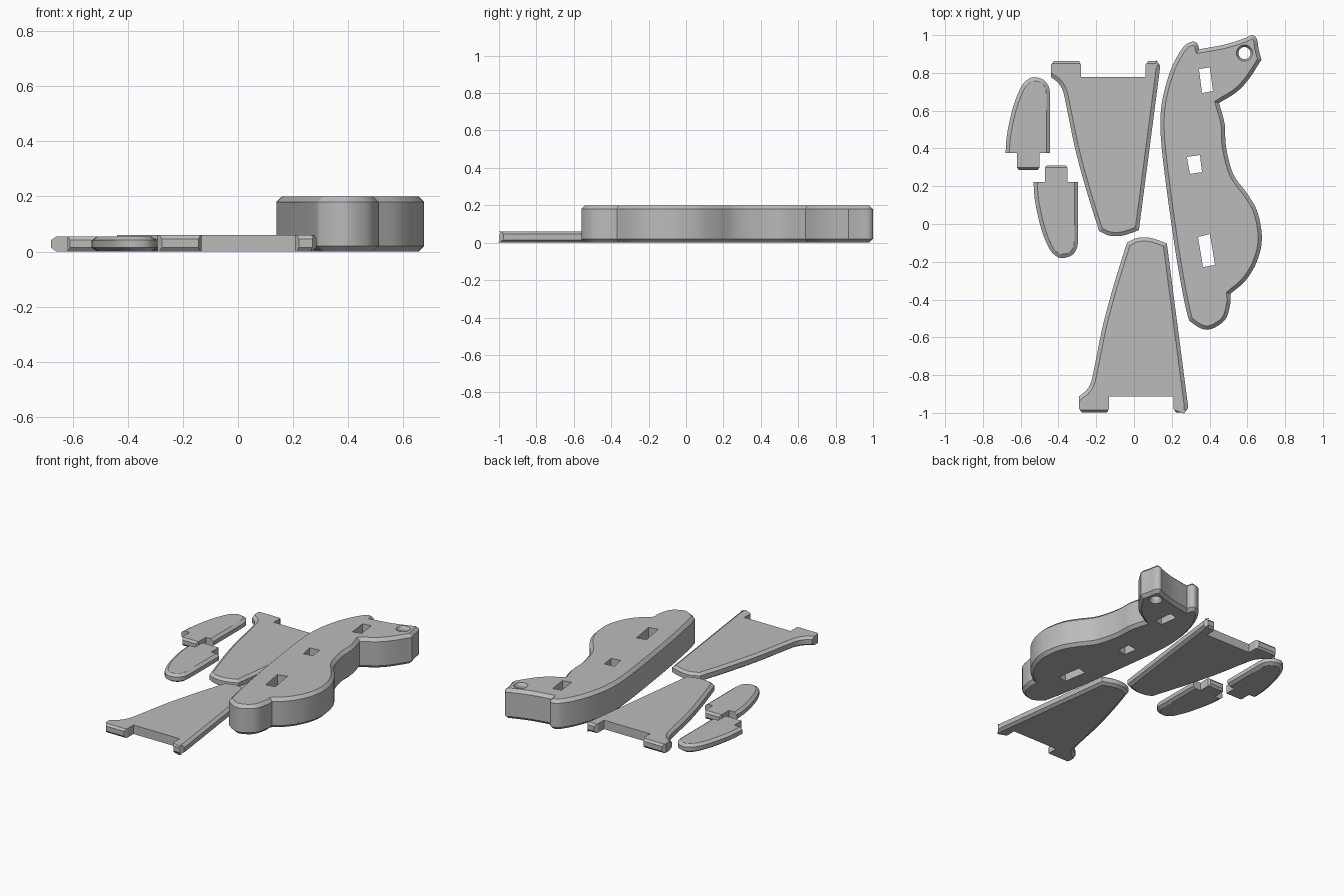
import bpy, bmesh, math
from mathutils import Vector
from mathutils.geometry import tessellate_polygon

if "Cube" in bpy.data.objects:
    bpy.data.objects.remove(bpy.data.objects["Cube"])

grey = bpy.data.materials.new("plain_grey")
grey.diffuse_color = (0.5, 0.5, 0.5, 1)
grey.use_nodes = True
grey.node_tree.nodes["Principled BSDF"].inputs["Base Color"].default_value = grey.diffuse_color


def smooth_run(points, steps=5):
    """Smooth curve through the points, ending before the last one."""
    p = [Vector(q) for q in points]
    if len(p) == 2:
        return p[:1]
    p = [2 * p[0] - p[1]] + p + [2 * p[-1] - p[-2]]
    out = []
    for a, b, c, d in zip(p, p[1:], p[2:], p[3:]):
        for i in range(steps):
            t = i / steps
            out.append(0.5 * (2 * b + (c - a) * t + (2 * a - 5 * b + 4 * c - d) * t * t
                              + (3 * b - a - 3 * c + d) * t ** 3))
    return out


def outline(runs):
    """Join (points, chamfer) runs into loop points and one chamfer width per edge."""
    pts, widths = [], []
    for points, width in runs:
        s = smooth_run(points)
        pts += s
        widths += [width] * len(s)
    area = sum(a.cross(b) for a, b in zip(pts, pts[1:] + pts[:1]))
    if area < 0:
        pts.reverse()
        widths.reverse()
        widths = widths[1:] + widths[:1]
    return pts, widths


def inset(pts, widths):
    """Move every edge inwards by its own width."""
    out = []
    for i, p in enumerate(pts):
        e1 = (p - pts[i - 1]).normalized()
        e2 = (pts[(i + 1) % len(pts)] - p).normalized()
        n1, n2 = Vector((-e1.y, e1.x)), Vector((-e2.y, e2.x))
        d1, d2 = widths[i - 1], widths[i]
        det = n1.cross(n2)
        if abs(det) < 0.02:
            out.append(p + (n1 + n2).normalized() * (d1 + d2) / 2)
        else:
            out.append(p + Vector((d1 * n2.y - d2 * n1.y, d2 * n1.x - d1 * n2.x)) / det)
    return out


def make_plate(name, loops, height, rise):
    """Flat plate with chamfered rims; the first loop is outside, the rest are holes."""
    bm = bmesh.new()
    caps = {0: [], 3: []}
    for pts, widths in loops:
        rim = inset(pts, widths)
        rings = [[bm.verts.new((q.x, q.y, z)) for q in ring] for ring, z in
                 ((rim, 0), (pts, rise), (pts, height - rise), (rim, height))]
        for lo, hi in zip(rings, rings[1:]):
            for i in range(len(lo)):
                j = (i + 1) % len(lo)
                bm.faces.new((lo[i], lo[j], hi[j], hi[i]))
        for k in caps:
            caps[k].append(rings[k])
    for rings in caps.values():
        flat = [v for r in rings for v in r]
        for tri in tessellate_polygon([[v.co for v in r] for r in rings]):
            if len(set(tri)) == 3:
                bm.faces.new([flat[i] for i in tri])
    bmesh.ops.remove_doubles(bm, verts=bm.verts, dist=1e-5)
    bmesh.ops.recalc_face_normals(bm, faces=bm.faces)
    mesh = bpy.data.meshes.new(name)
    bm.to_mesh(mesh)
    bm.free()
    mesh.materials.append(grey)
    ob = bpy.data.objects.new(name, mesh)
    bpy.context.collection.objects.link(ob)
    bpy.ops.object.select_all(action='DESELECT')
    ob.select_set(True)
    bpy.context.view_layer.objects.active = ob
    bpy.ops.object.shade_smooth_by_angle(angle=math.radians(25))
    return ob


def mirrored(runs, dx, ysum):
    return [([(x + dx, ysum - y) for x, y in pts], w) for pts, w in runs]


def polyline(points, width):
    return [([a, b], width) for a, b in zip(points, points[1:])]


# Thick body: back and tail, head, throat, belly
C = 0.02
body = outline([
    ([(.51, -.37), (.51, -.42), (.48, -.51), (.39, -.56), (.31, -.525), (.28, -.47),
      (.23, -.21), (.18, .13), (.147, .40), (.14, .56), (.157, .69), (.20, .83),
      (.26, .935), (.307, .965), (.335, .955), (.345, .925)], C),
    ([(.345, .925), (.48, .95), (.59, .985), (.625, 1.0), (.65, .98), (.66, .925), (.675, .87)], C),
    ([(.675, .87), (.61, .77), (.545, .70), (.45, .64)], C),
    ([(.45, .64), (.48, .53), (.487, .41), (.525, .265), (.60, .16), (.655, .06),
      (.677, -.08), (.65, -.20), (.59, -.30), (.51, -.37)], C)])

# Slots for the wings and the round eye hole with a countersunk rim
slots = [[(.344, .82), (.402, .83), (.418, .704), (.36, .693)],
         [(.28, .355), (.349, .365), (.36, .275), (.296, .265)],
         [(.339, -.069), (.402, -.053), (.429, -.217), (.365, -.228)]]
holes = [([Vector(q) for q in s], [0] * 4) for s in slots]
eye = [Vector((.585 + .032 * math.cos(a), .905 + .032 * math.sin(a)))
       for a in (math.tau * i / 32 for i in range(32))]
holes.append((eye, [-0.011] * 32))
make_plate("body", [body] + holes, 0.2, 0.02)

# Large wing with two tabs, and its mirrored partner
large = (
    [([(-.44, .778), (-.40, .745), (-.375, .70), (-.355, .61), (-.312, .40),
       (-.254, .185), (-.185, -.037)], C),
     ([(-.185, -.037), (-.135, -.06), (-.08, -.064), (-.03, -.053), (.026, -.032)], C),
     ([(.026, -.032), (.137, .82)], C),
     ([(.137, .82), (.137, .841)], C)]
    + polyline([(.137, .841), (.122, .862)], 0)
    + polyline([(.122, .862), (.074, .862)], 0.012)
    + polyline([(.074, .862), (.06, .841), (.06, .778), (-.28, .778), (-.28, .841), (-.291, .862)], 0)
    + polyline([(-.291, .862), (-.425, .862)], 0.012)
    + polyline([(-.425, .862), (-.44, .841), (-.44, .778)], 0))
make_plate("upper_large_wing", [outline(large)], 0.06, 0.014)
make_plate("lower_large_wing", [outline(mirrored(large, .148, -.135))], 0.06, 0.014)

# Small wing with one tab, and its mirrored partner
small = (
    [([(-.68, .375), (-.672, .476), (-.64, .62), (-.598, .725), (-.56, .767), (-.525, .777),
       (-.48, .764), (-.452, .73), (-.444, .69)], C),
     ([(-.444, .69), (-.444, .375)], C)]
    + polyline([(-.444, .375), (-.5, .375), (-.5, .30), (-.51, .286)], 0)
    + polyline([(-.51, .286), (-.61, .286)], 0.012)
    + polyline([(-.61, .286), (-.62, .30), (-.62, .375), (-.68, .375)], 0))
make_plate("upper_small_wing", [outline(small)], 0.055, 0.014)
make_plate("lower_small_wing", [outline(mirrored(small, .148, .597))], 0.055, 0.014)
